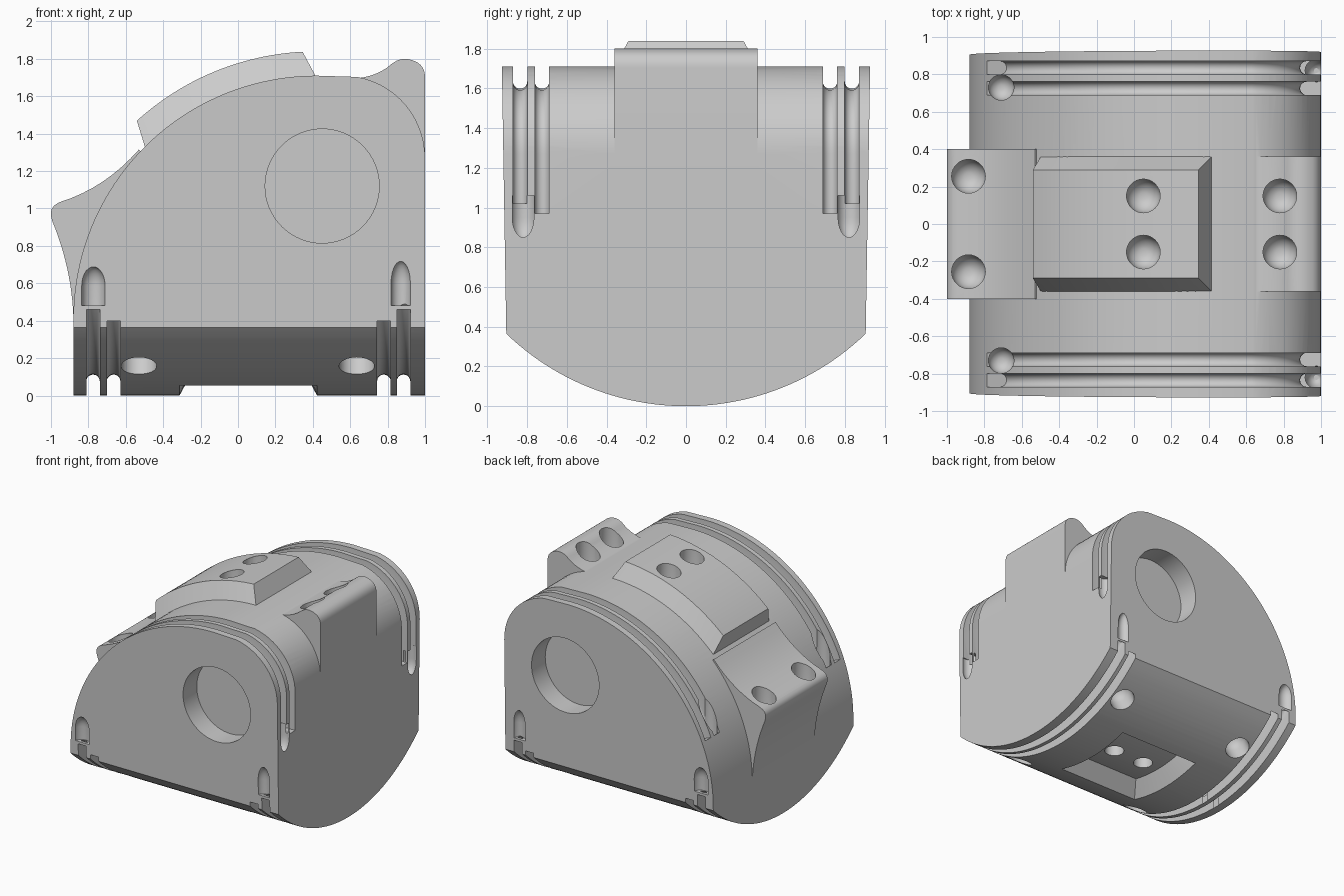
import bpy, bmesh
from math import sin, cos, pi, radians
from mathutils import Vector, Matrix

if "Cube" in bpy.data.objects:
    bpy.data.objects.remove(bpy.data.objects["Cube"])

grey = bpy.data.materials.new("matte_grey")
grey.use_nodes = True
grey.diffuse_color = (0.6, 0.6, 0.6, 1)
grey.node_tree.nodes["Principled BSDF"].inputs["Base Color"].default_value = (0.6, 0.6, 0.6, 1)


def finish(bm, name):
    bmesh.ops.recalc_face_normals(bm, faces=bm.faces)
    mesh = bpy.data.meshes.new(name)
    bm.to_mesh(mesh)
    bm.free()
    obj = bpy.data.objects.new(name, mesh)
    bpy.context.collection.objects.link(obj)
    mesh.materials.append(grey)
    return obj


def loft(name, rings):
    """Closed solid through a list of equal rings of 3D points."""
    bm = bmesh.new()
    rows = [[bm.verts.new(p) for p in ring] for ring in rings]
    n = len(rows[0])
    for a, b in zip(rows, rows[1:]):
        for i in range(n):
            j = (i + 1) % n
            bm.faces.new((a[i], a[j], b[j], b[i]))
    bm.faces.new(rows[0])
    bm.faces.new(rows[-1])
    return finish(bm, name)


def extrude_y(name, outline, half):
    return loft(name, [[(x, y, z) for x, z in outline] for y in (-half, half)])


def arc(cx, cz, r, a0, a1, n):
    out = []
    for i in range(n + 1):
        a = radians(a0 + (a1 - a0) * i / n)
        out.append((cx + r * cos(a), cz + r * sin(a)))
    return out


def quad(a, b, c, n=8):
    """Points on a quadratic curve."""
    pts = []
    for i in range(n + 1):
        t = i / n
        pts.append(tuple(p * (1 - t) ** 2 + 2 * q * t * (1 - t) + r * t * t
                         for p, q, r in zip(a, b, c)))
    return pts


def dimple(pos, r, depth, axis=(0, 0, -1), tip=1.0):
    """Round-ended bore that starts outside pos and runs along axis."""
    rings = []
    prof = [(r, -0.3), (r, depth - r * tip)]
    prof += [(r * cos(a * pi / 14), depth - r * tip * (1 - sin(a * pi / 14))) for a in range(1, 7)]
    rot = Vector(axis).to_track_quat('Z', 'Y').to_matrix()
    for rad, d in prof:
        rings.append([Vector(pos) + rot @ Vector((rad * cos(k * pi / 16), rad * sin(k * pi / 16), d))
                      for k in range(32)])
    return loft("bore_cutter", rings)


def boolean(target, tool, op):
    mod = target.modifiers.new("cut", 'BOOLEAN')
    mod.object, mod.operation, mod.solver = tool, op, 'EXACT'
    dg = bpy.context.evaluated_depsgraph_get()
    mesh = bpy.data.meshes.new_from_object(target.evaluated_get(dg))
    target.modifiers.clear()
    target.data = mesh
    bpy.data.objects.remove(tool)


BIG = (0.42, 0.41, 1.30)      # upper arc: centre x, z, radius
SMALL = (0.56, 1.27, 0.44)    # shoulder arc
LOW = 1.3045                  # belly radius, also its centre height

# Main body: side profile crossed with the round belly
side = [(1, -0.2)] + arc(*SMALL, 0, 80, 14) + arc(*BIG, 90, 180, 48) + [(-0.88, -0.2)]
body = extrude_y("housing_body", side, 0.94)
belly = arc(0, LOW, LOW, -133.9, -46.1, 48) + [(0.94, 2.5), (-0.94, 2.5)]
belly = [(max(-0.94, min(0.94, y)), z) for y, z in belly]
boolean(body, loft("belly_tool", [[(x, y, z) for y, z in belly] for x in (-2, 2)]), 'INTERSECT')

# Shoulder lug and side lug
lug = quad((0.62, 1.695), (0.72, 1.70), (0.80, 1.755)) + quad((0.82, 1.772), (0.88, 1.82), (0.95, 1.785))
lug += quad((0.96, 1.78), (1.0, 1.755), (1.0, 1.70)) + [(1.0, 1.2), (0.6, 1.2)]
boolean(body, extrude_y("shoulder_lug", lug, 0.36), 'UNION')
lug = quad((-0.53, 1.315), (-0.71, 1.11), (-0.95, 1.035)) + quad((-0.96, 1.03), (-1.015, 1.005), (-0.995, 0.94))
lug += quad((-0.99, 0.925), (-0.89, 0.68), (-0.88, 0.42), 12) + [(-0.7, 0.45), (-0.4, 1.2)]
boolean(body, extrude_y("side_lug", lug, 0.40), 'UNION')

# Raised pad on the upper arc
rings = []
for low, top in zip(arc(BIG[0], BIG[1], 1.2, 137.5, 87.7, 24), arc(BIG[0], BIG[1], 1.43, 132.2, 93, 24)):
    rings.append([(low[0], -0.414, low[1]), (low[0], 0.414, low[1]),
                  (top[0], 0.29, top[1]), (top[0], -0.29, top[1])])
boolean(body, loft("raised_pad", rings), 'UNION')

# Matching pocket in the belly
rings = []
for low, top in zip(arc(0, LOW, 1.4, -108.3, -71.7, 16), arc(0, LOW, 1.17, -103, -77, 16)):
    rings.append([(-0.364, *low), (0.474, *low), (0.35, *top), (-0.24, *top)])
boolean(body, loft("pocket_cutter", rings), 'DIFFERENCE')

# Round-bottomed grooves
SECTION = [(-0.036, 0.1), (0.036, 0.1)] + [(0.036 * cos(k * pi / 10), -0.076 - 0.036 * sin(k * pi / 10))
                                           for k in range(11)]


def groove(inner, outer, place):
    """inner and outer are the path at depth 0 and 1; place maps (across, u, v) to 3D."""
    rings = []
    for (u, v), (nu, nv) in zip(inner, outer):
        rings.append([place(w, u + (nu - u) * d, v + (nv - v) * d) for w, d in SECTION])
    boolean(body, loft("groove_cutter", rings), 'DIFFERENCE')


def upper_path(grow, end):
    return (arc(BIG[0], BIG[1], BIG[2] + grow, 158, 91, 36)
            + arc(SMALL[0], SMALL[1], SMALL[2] + grow, 78, 0, 16) + [(1 + grow, end)])


for s in (-1, 1):
    for y, end in ((0.725, 0.97), (0.835, 1.02)):
        groove(upper_path(0, end), upper_path(1, end), lambda w, u, v: (u, s * y + w, v))
for x, a in ((-0.775, 47), (-0.665, 45), (0.78, 45), (0.885, 47)):
    groove(arc(0, LOW, LOW, -90 - a, -90 + a, 40), arc(0, LOW, LOW + 1, -90 - a, -90 + a, 40),
           lambda w, u, v: (x + w, u, v))

# Bores, groove outlets and round recesses
bores = []
for s in (-1, 1):
    bores += [dimple((0.05, s * 0.15, 1.8), 0.09, 0.22),
              dimple((0.78, s * 0.15, 1.76), 0.09, 0.22),
              dimple((-0.885, s * 0.255, 1.08), 0.09, 0.22),
              dimple((0.055 + s * 0.145, 0, 0.13), 0.075, 0.2, (0, 0, 1)),
              dimple((-0.71, s * 0.73, 1.1), 0.068, 0.34)]
    for x in (-0.53, 0.635):
        bores.append(dimple((x, s * 0.62, 0.155), 0.095, 0.2, (0, -s * 0.475, 0.88)))
    # Outlets that open sideways through the flat faces
    for pos, r, h, half in (((0.975, s * 0.82, 0.84), 0.06, 0.22, 0),
                            ((-0.773, s * 0.92, 0.48), 0.064, 0.21, 1),
                            ((0.87, s * 0.92, 0.48), 0.053, 0.24, 1)):
        bm = bmesh.new()
        bmesh.ops.create_cone(bm, cap_ends=True, segments=28, radius1=r, radius2=r, depth=h * 0.5)
        top = bmesh.ops.create_uvsphere(bm, u_segments=28, v_segments=14, radius=r)
        bm.clear()
        steps = [(1, 0), (1, 0.5)] + [(cos(k * pi / 14), 0.5 + 0.5 * sin(k * pi / 14)) for k in range(1, 7)]
        rows = []
        for f, t in steps:
            t = t if half else 1 - t
            rows.append([(pos[0] + r * f * cos(k * pi / 14), pos[1] + r * f * sin(k * pi / 14), pos[2] + h * t)
                         for k in range(28)])
        bm.free()
        bores.append(loft("outlet_cutter", rows))
    bores.append(loft("recess_cutter", [[(x, y, z) for x, z in arc(0.45, 1.12, 0.305, 0, 354.375, 63)]
                                        for y in (s * 0.74, s * 1.1)]))
for cutter in bores:
    boolean(body, cutter, 'DIFFERENCE')

# Smooth curved surfaces, keep edges sharp
bpy.ops.object.select_all(action='DESELECT')
body.select_set(True)
bpy.context.view_layer.objects.active = body
bpy.ops.object.shade_smooth_by_angle(angle=radians(30))
